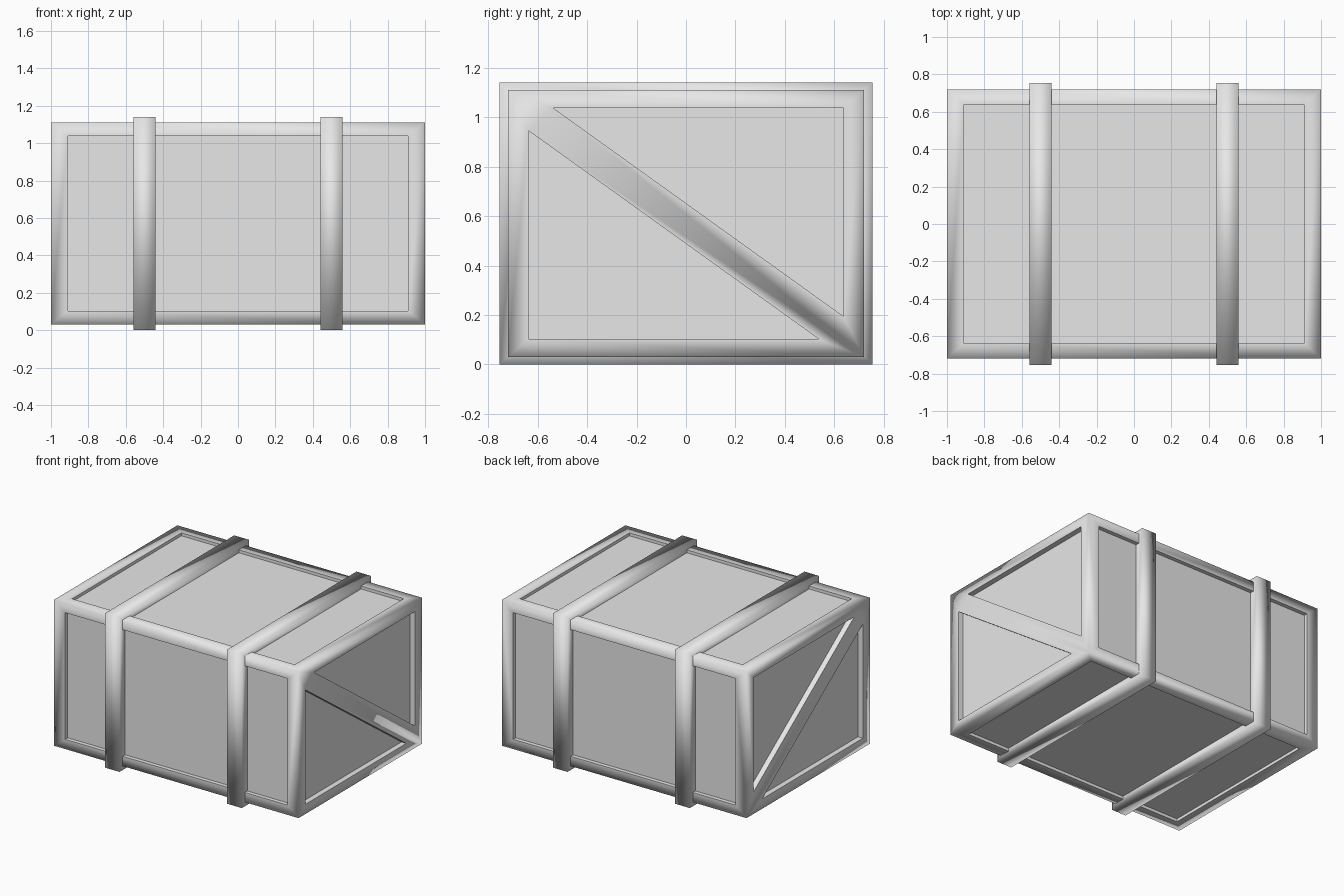
import bpy
import bmesh
from mathutils import Vector

old = bpy.data.objects.get("Cube")
if old:
    bpy.data.objects.remove(old, do_unlink=True)

HALF = Vector((1.0, 0.72, 0.54))        # crate body half size
MARGIN = Vector((0.09, 0.082, 0.072))   # frame width along each axis
DEPTH = Vector((0.04, 0.03, 0.022))     # panel recess along each axis
CENTRE = Vector((0, 0, 0.57))

grey = bpy.data.materials.new("crate grey")
grey.use_nodes = True
colour = (0.8, 0.8, 0.8, 1)
grey.diffuse_color = colour
grey.node_tree.nodes["Principled BSDF"].inputs["Base Color"].default_value = colour


def finish(name, bm, location):
    bmesh.ops.recalc_face_normals(bm, faces=bm.faces)
    for f in bm.faces:
        f.smooth = True
    mesh = bpy.data.meshes.new(name)
    bm.to_mesh(mesh)
    bm.free()
    mesh.materials.append(grey)
    obj = bpy.data.objects.new(name, mesh)
    obj.location = location
    bpy.context.collection.objects.link(obj)
    return obj


def rect(w, h):
    return [(-w, -h), (-w, h), (w, h), (w, -h)]


def side(bm, axis, sign, holes, rim):
    """One side: outer corners plus recessed holes; rim lists the frame faces."""
    u, v = [a for a in range(3) if a != axis]

    def vert(p, drop=0):
        co = Vector((0, 0, 0))
        co[axis], co[u], co[v] = sign * (HALF[axis] - drop), p[0], p[1]
        return bm.verts.new(co)

    top = [vert(p) for p in rect(HALF[u], HALF[v])]
    for hole in holes:
        edge = [vert(p) for p in hole]
        floor = [vert(p, DEPTH[axis]) for p in hole]
        recess = [bm.faces.new(floor)]
        for i in range(len(hole)):
            j = (i + 1) % len(hole)
            recess.append(bm.faces.new((edge[i], edge[j], floor[j], floor[i])))
        for f in recess:
            for e in f.edges:
                e.smooth = False
        top += edge
    for ids in rim:
        bm.faces.new([top[i] for i in ids])


# Crate body with recessed panels
bm = bmesh.new()
inner = HALF - MARGIN
frame = [(i, (i + 1) % 4, (i + 1) % 4 + 4, i + 4) for i in range(4)]
for axis, u, v in ((1, 0, 2), (2, 0, 1)):
    for sign in (-1, 1):
        side(bm, axis, sign, [rect(inner[u], inner[v])], frame)

# Ends: two triangular panels split by a diagonal brace
y, z = inner.y, inner.z
lower = [(-y, -z), (-y, z - 0.092), (y - 0.1, -z)]
upper = [(-y + 0.1, z), (y, z), (y, -z + 0.092)]
end_rim = [(0, 1, 5, 4), (1, 2, 8, 7), (2, 3, 9, 8), (3, 0, 4, 6),
           (1, 7, 9, 3, 6, 5)]
for sign in (-1, 1):
    side(bm, 0, sign, [lower, upper], end_rim)
bmesh.ops.remove_doubles(bm, verts=bm.verts, dist=0.0001)
finish("crate_body", bm, CENTRE)

# Straps: rectangular loops around the body
for name, x in (("right_strap", -0.5), ("left_strap", 0.5)):
    bm = bmesh.new()
    loops = []
    for grow, w in ((0.035, -0.06), (0.035, 0.06), (-0.06, 0.06), (-0.06, -0.06)):
        corners = rect(HALF.y + grow, HALF.z + min(grow, 0.03))
        loops.append([bm.verts.new((w, *c)) for c in corners])
    for a, b in zip(loops, loops[1:] + loops[:1]):
        for i in range(4):
            j = (i + 1) % 4
            bm.faces.new((a[i], a[j], b[j], b[i]))
    finish(name, bm, CENTRE + Vector((x, 0, 0)))
